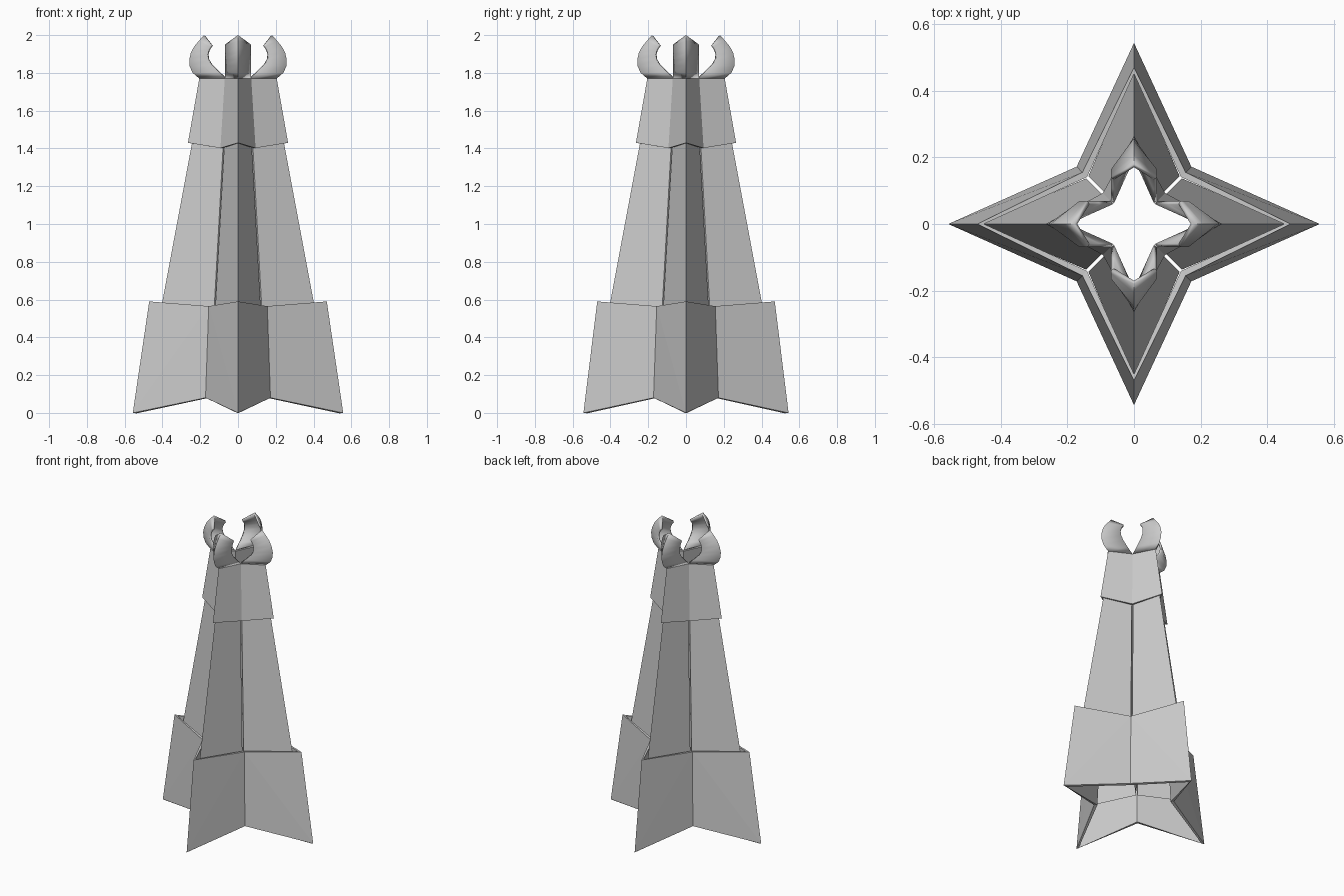
import bpy, bmesh, math
from mathutils import Matrix, Vector

if "Cube" in bpy.data.objects:
    bpy.data.objects.remove(bpy.data.objects["Cube"])


def sheet(bm, rows, turn, closed=False, split=False):
    """Skin rows of points (low to high), turned about z."""
    rot = Matrix.Rotation(math.radians(90 * turn), 4, 'Z')
    vs = [[bm.verts.new(rot @ Vector(p)) for p in row] for row in rows]
    n = len(rows[0])
    for lo, hi in zip(vs, vs[1:]):
        for i in range(n if closed else n - 1):
            j = (i + 1) % n
            if not split:
                bm.faces.new((lo[i], lo[j], hi[j], hi[i]))
            elif i == 0:   # diagonal runs from the low tip to the high corner
                bm.faces.new((lo[0], lo[1], hi[0]))
                bm.faces.new((lo[1], hi[1], hi[0]))
            else:
                bm.faces.new((lo[1], lo[2], hi[2]))
                bm.faces.new((lo[1], hi[2], hi[1]))


def finish(name, bm, thickness=0.0, smooth=False):
    bmesh.ops.remove_doubles(bm, verts=bm.verts, dist=0.0005)
    me = bpy.data.meshes.new(name)
    bm.to_mesh(me)
    bm.free()
    ob = bpy.data.objects.new(name, me)
    bpy.context.collection.objects.link(ob)
    if thickness:
        mod = ob.modifiers.new("thickness", 'SOLIDIFY')
        mod.thickness = thickness
        mod.offset = -1
    if smooth:
        bpy.ops.object.select_all(action='DESELECT')
        ob.select_set(True)
        bpy.context.view_layer.objects.active = ob
        bpy.ops.object.shade_smooth_by_angle(angle=math.radians(35))
    return ob


def vee(tip, tip_z, side, side_z, width=None):
    """Pointed section of the arm facing -y."""
    w = side if width is None else width
    return [(-w, -side, side_z), (0, -tip, tip_z), (w, -side, side_z)]


# Flared star-shaped base skirt
bm = bmesh.new()
for k in range(4):
    tip = 0.557 if k % 2 else 0.543
    sheet(bm, [vee(tip, 0.0, 0.172, 0.08), vee(0.47, 0.59, 0.155, 0.565)], k, split=True)
finish("base_skirt", bm, 0.02)

# Four hollow kite-section shafts with narrow gaps between them
GAP = 0.006
for k in range(4):
    bm = bmesh.new()
    rows = []
    for z, tip, side in ((0.25, 0.462, 0.143), (1.41, 0.245, 0.079), (1.6, 0.21, 0.068)):
        rows.append(vee(tip, z + 0.01, side, z, side - GAP) + [(0, -GAP, z)])
    sheet(bm, rows, k, closed=True)
    finish(f"shaft_{k + 1}", bm)

# Star-shaped collar around the shaft tops
bm = bmesh.new()
for k in range(4):
    sheet(bm, [vee(0.265, 1.43, 0.093, 1.402), vee(0.205, 1.77, 0.07, 1.77)], k)
finish("upper_collar", bm, 0.012)

# Four curved claws
profile = [(0.205, 1.77, 0.070, 1.77), (0.240, 1.80, 0.108, 1.805),
           (0.256, 1.835, 0.142, 1.84), (0.258, 1.87, 0.160, 1.87),
           (0.250, 1.905, 0.164, 1.90), (0.232, 1.94, 0.157, 1.925),
           (0.207, 1.97, 0.148, 1.94), (0.180, 2.00, 0.140, 1.95)]
for k in range(4):
    bm = bmesh.new()
    sheet(bm, [vee(*p, 0.069) for p in profile], k)
    finish(f"claw_{k + 1}", bm, 0.013, smooth=True)
